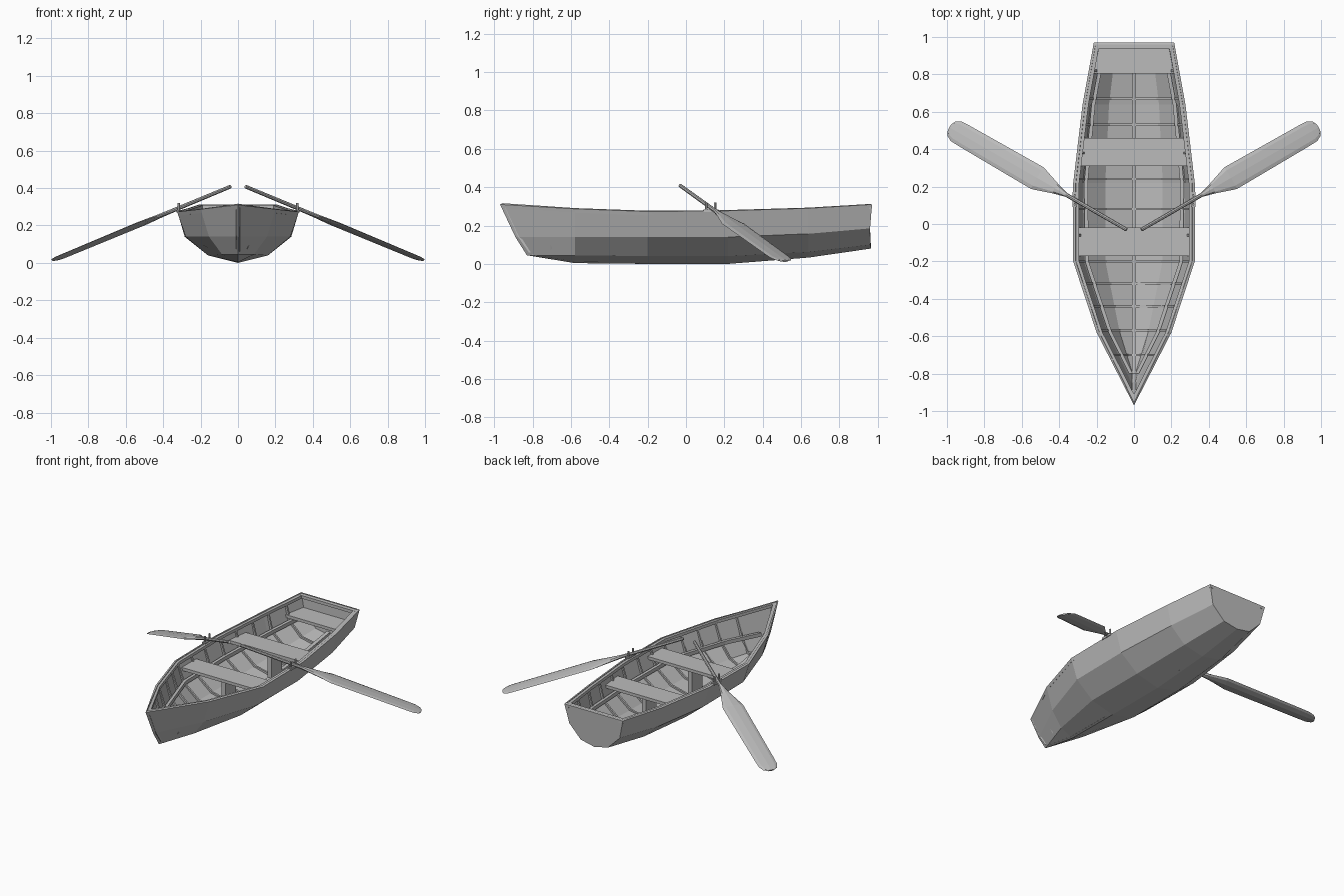
import bpy, bmesh, math
from mathutils import Vector

cube = bpy.data.objects.get("Cube")
if cube:
    bpy.data.objects.remove(cube)

grey = bpy.data.materials.new("plain grey")
grey.use_nodes = True
grey.diffuse_color = (0.5, 0.5, 0.5, 1)
grey.node_tree.nodes["Principled BSDF"].inputs["Base Color"].default_value = (0.5, 0.5, 0.5, 1)

# Hull lines from bow to stern, as (x, y, z): rail, upper chine, lower chine, keel
RAIL = [(0, -.97, .31), (.2, -.58, .287), (.325, -.2, .273), (.325, .22, .277), (.275, .64, .29), (.215, .97, .31)]
UPPER = [(0, -.89, .14), (.155, -.58, .14), (.28, -.2, .14), (.285, .22, .14), (.245, .64, .157), (.185, .96, .185)]
LOWER = [(0, -.83, .045), (.085, -.58, .045), (.16, -.2, .04), (.16, .22, .04), (.14, .64, .062), (.1, .962, .1)]
KEEL = [(0, -.83, .045), (0, -.58, .004), (0, -.2, 0), (0, .22, 0), (0, .64, .033), (0, .965, .08)]


def loft(name, rings, first=True, last=True, closed=True, mirror=False):
    """Skin successive rings of points with flat faces."""
    bm = bmesh.new()
    rows = [[bm.verts.new(p) for p in ring] for ring in rings]
    n = len(rows[0])
    for a, b in zip(rows, rows[1:]):
        for i in range(n if closed else n - 1):
            j = (i + 1) % n
            bm.faces.new((a[i], a[j], b[j], b[i]))
    if first:
        bm.faces.new(rows[0])
    if last:
        bm.faces.new(rows[-1])
    bmesh.ops.remove_doubles(bm, verts=bm.verts, dist=.0005)
    bmesh.ops.dissolve_degenerate(bm, edges=bm.edges, dist=.0005)
    bmesh.ops.recalc_face_normals(bm, faces=bm.faces)
    mesh = bpy.data.meshes.new(name)
    bm.to_mesh(mesh)
    bm.free()
    mesh.materials.append(grey)
    obj = bpy.data.objects.new(name, mesh)
    bpy.context.collection.objects.link(obj)
    if mirror:
        obj.modifiers.new("Mirror", 'MIRROR')
    return obj


def on_line(line, y):
    """Point of a hull line at a given y."""
    for a, b in zip(line, line[1:]):
        if y <= b[1]:
            break
    t = min(max((y - a[1]) / (b[1] - a[1]), 0), 1)
    p = Vector(a).lerp(Vector(b), t)
    return Vector((p.x, y, p.z))


def section(y, d):
    """Half cross-section at y, inset by d from the planking."""
    shifts = ((RAIL, -d, -.01), (UPPER, -d, .3 * d), (LOWER, -.6 * d, .8 * d), (KEEL, 0, d))
    out = []
    for line, dx, dz in shifts:
        p = on_line(line, y)
        out.append(Vector((max(p.x + dx, 0), y, p.z + dz)))
    return out


def half_width(y, z, d=.012):
    """Inner half width of the hull at y and height z."""
    pts = section(y, d)
    for a, b in zip(pts, pts[1:]):
        if b.z <= z <= a.z:
            return b.x + (a.x - b.x) * (z - b.z) / (a.z - b.z)
    return pts[0].x


def flip(p):
    return (-p[0], p[1], p[2])


# Planked shell with the transom closing the stern
rings = [[r, u, l, k, flip(l), flip(u), flip(r)] for r, u, l, k in zip(RAIL, UPPER, LOWER, KEEL)]
shell = loft("hull", rings, first=False, closed=False)
solid = shell.modifiers.new("Thickness", 'SOLIDIFY')
solid.thickness, solid.offset = .014, -1

# Flat rail around the top, joined across the stern
rail_rings = []
for i, (x, y, z) in enumerate(RAIL):
    inner_x, inner_y = max(x - .032, 0), y + (.06 if i == 0 else 0)
    rail_rings.append([(x, y, z), (inner_x, inner_y, z),
                       (inner_x, inner_y, z - .02), (max(x - .006, 0), y + .01 * (i == 0), z - .02)])
loft("side_rails", rail_rings, mirror=True)
loft("stern_rail", [[(s * .213, .97, .31), (s * .213, .935, .309), (s * .213, .935, .289),
                     (s * .213, .965, .289)] for s in (-1, 1)])

# Ribs across the inside
for i, y in enumerate((-.7, -.57, -.44, -.32, -.2, -.06, .08, .24, .38, .53, .67, .82)):
    rib = []
    for a, b in zip(section(y, .01), section(y, .026)):
        e = Vector((0, .006, 0))
        rib.append([a - e, a + e, b + e, b - e])
    loft(f"rib_{i + 1}", rib, mirror=True)

# Long strips along the upper chines and the keel
strip = []
for y in (-.8, -.58, -.2, .22, .64, .95):
    p = section(y, .028)[1]
    strip.append([p + Vector((dx, 0, dz)) for dx, dz in ((.01, -.012), (.01, .012), (-.01, .012), (-.01, -.012))])
loft("chine_strips", strip, mirror=True)

keelson = []
for y in (-.8, -.58, -.2, .22, .64, .95):
    z = on_line(KEEL, y).z
    keelson.append([(-.012, y, z + .005), (.012, y, z + .005), (.012, y, z + .036), (-.012, y, z + .036)])
loft("keelson", keelson)
loft("stem_post", [[(-.01, y, z), (.01, y, z), (.01, y + .03, z), (-.01, y + .03, z)]
                   for y, z in ((-.82, .06), (-.875, .14), (-.945, .295))])

# Benches fitted to the sides, with centre supports
SEAT_Z = .225
for name, y0, y1 in (("front_bench", -.17, -.02), ("middle_bench", .31, .46), ("stern_bench", .805, .95)):
    bench = []
    for y in (y0, y1):
        w = half_width(y, SEAT_Z)
        bench.append([(-w, y, SEAT_Z), (w, y, SEAT_Z), (w, y, SEAT_Z - .02), (-w, y, SEAT_Z - .02)])
    loft(name, bench)
    if name != "stern_bench":
        loft(name + "_support", [[(-.015, y0 + .02, z), (.015, y0 + .02, z), (.015, y1 - .02, z),
                                  (-.015, y1 - .02, z)] for z in (.02, SEAT_Z - .01)])

# Oars: round shaft flattening into a broad blade (distance, half width, half thickness)
OAR = [(0, .01, .01), (.37, .011, .011), (.44, .03, .011), (.55, .067, .009),
       (1.0, .062, .007), (1.05, .06, .007), (1.08, .045, .006), (1.092, .02, .005)]
along = Vector((math.cos(math.radians(30)), math.sin(math.radians(30)), -.36))
side = Vector((-.5, math.cos(math.radians(30)), 0))
normal = along.cross(side).normalized()
oar = []
for t, w, h in OAR:
    c = Vector((.04, -.03, .408)) + along * t
    oar.append([c + side * w * math.cos(a) + normal * h * math.sin(a)
                for a in (k * math.pi / 4 for k in range(8))])
loft("oars", oar, mirror=True)

# Oarlocks: a base pad and two prongs on each rail
def post(name, x, y, r, z0, z1):
    loft(name, [[(x + r * math.cos(k * math.pi / 3), y + r * math.sin(k * math.pi / 3), z)
                 for k in range(6)] for z in (z0, z1)], mirror=True)


for label, y in (("front", .105), ("back", .153)):
    post("oarlock_prong_" + label, .316, y, .007, .265, .32)
loft("oarlock_pads", [[(.304, y, .27), (.328, y, .27), (.328, y, .284), (.304, y, .284)]
                      for y in (.09, .17)], mirror=True)
